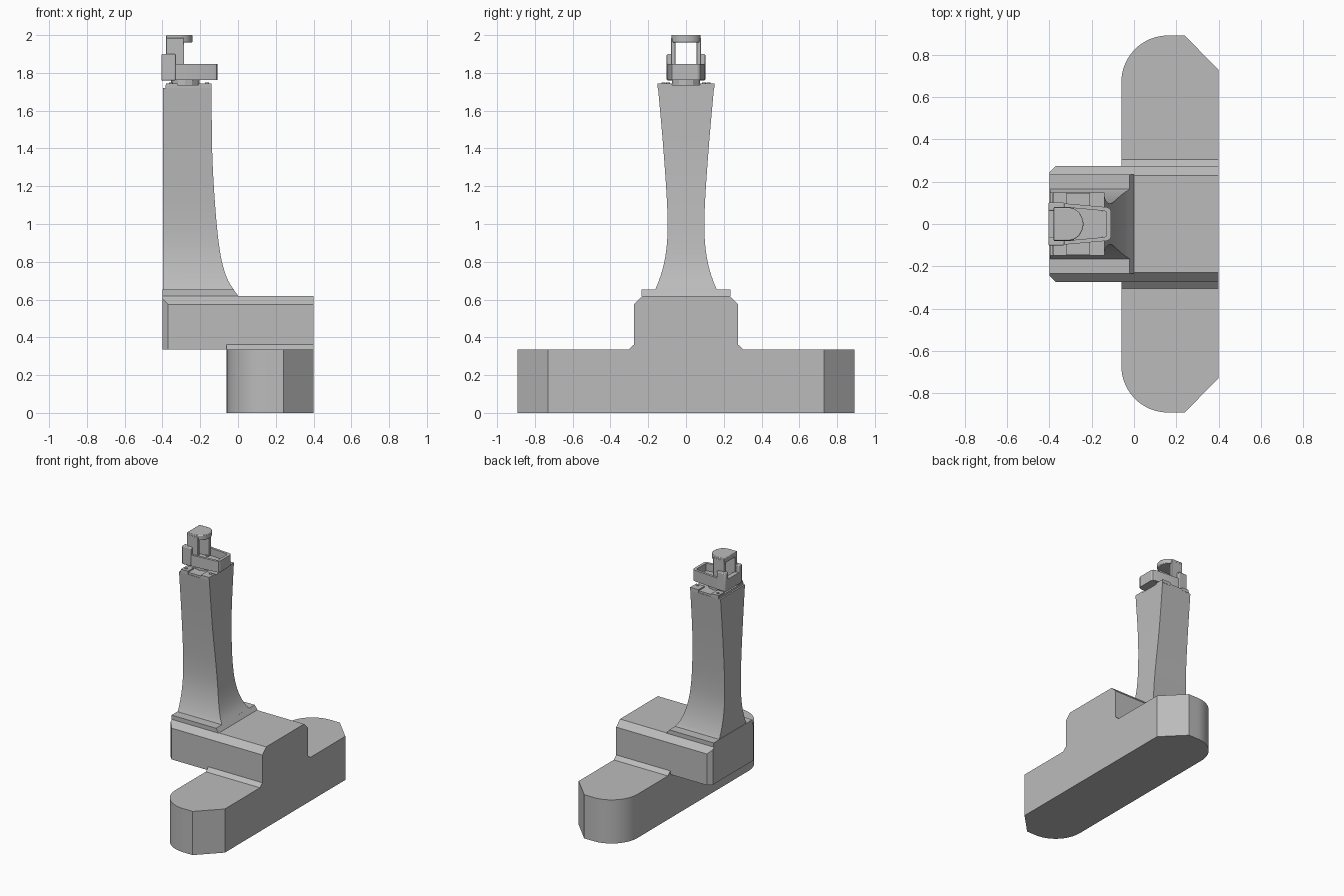
import bpy, bmesh, math
from mathutils import Vector

cube = bpy.data.objects.get("Cube")
if cube:
    bpy.data.objects.remove(cube, do_unlink=True)

grey = bpy.data.materials.new("plain_grey")
grey.use_nodes = True
COLOR = (0.5, 0.5, 0.5, 1)
grey.diffuse_color = COLOR
grey.node_tree.nodes["Principled BSDF"].inputs["Base Color"].default_value = COLOR


def loft(name, rings, smooth=True, bevel=0):
    """Skin a list of equal-length point rings and cap both ends."""
    bm = bmesh.new()
    loops = [[bm.verts.new(p) for p in ring] for ring in rings]
    n = len(loops[0])
    for a, b in zip(loops, loops[1:]):
        for i in range(n):
            j = (i + 1) % n
            bm.faces.new((a[i], a[j], b[j], b[i]))
    bm.faces.new(loops[0][::-1])
    bm.faces.new(loops[-1])
    bmesh.ops.recalc_face_normals(bm, faces=bm.faces)
    mesh = bpy.data.meshes.new(name)
    bm.to_mesh(mesh)
    bm.free()
    mesh.materials.append(grey)
    obj = bpy.data.objects.new(name, mesh)
    bpy.context.collection.objects.link(obj)
    if bevel:
        mod = obj.modifiers.new("soft_edges", 'BEVEL')
        mod.width, mod.segments, mod.limit_method = bevel, 2, 'ANGLE'
    if smooth:
        bpy.ops.object.select_all(action='DESELECT')
        obj.select_set(True)
        bpy.context.view_layer.objects.active = obj
        bpy.ops.object.shade_smooth_by_angle(angle=math.radians(25))
    return obj


def prism(name, outline, z0, z1, **kw):
    return loft(name, [[(x, y, z) for x, y in outline] for z in (z0, z1)], **kw)


def box(name, x0, x1, y0, y1, z0, z1, **kw):
    return prism(name, [(x0, y0), (x1, y0), (x1, y1), (x0, y1)], z0, z1, **kw)


def mirror_y(half):
    """Close a half outline (y >= 0) with its mirror image."""
    return half + [(x, -y) for x, y in reversed(half)]


def disc(name, x, y, r, z0, z1):
    pts = [(x + r * math.cos(i * math.tau / 12), y + r * math.sin(i * math.tau / 12)) for i in range(12)]
    return prism(name, pts, z0, z1)


def spline(knots, t):
    """Smooth interpolation through (t, value) knots."""
    for i in range(len(knots) - 1):
        (t0, v0), (t1, v1) = knots[i], knots[i + 1]
        if t <= t1 + 1e-6:
            ta, va = knots[max(i - 1, 0)]
            tb, vb = knots[min(i + 2, len(knots) - 1)]
            m0, m1 = (v1 - va) / (t1 - ta), (vb - v0) / (tb - t0)
            h = t1 - t0
            s = (t - t0) / h
            return ((2*s**3 - 3*s**2 + 1) * v0 + (s**3 - 2*s**2 + s) * h * m0
                    + (3*s**2 - 2*s**3) * v1 + (s**3 - s**2) * h * m1)
    return knots[-1][1]


# Base: rounded on one long side, chamfered on the other
arc = [(0.16 - 0.22 * math.cos(a), 0.67 + 0.222 * math.sin(a))
       for a in (i * math.pi / 32 for i in range(17))]
prism("base", mirror_y([(0.4, 0.73), (0.24, 0.892)] + arc[::-1]), 0, 0.335)

# Overhanging block with chamfered top and corners
end = mirror_y([(0.335, 0.245), (0.605, 0.245), (0.62, 0.23)])
full = mirror_y([(0.335, 0.275), (0.575, 0.275), (0.62, 0.23)])
loft("block", [[(x, y, z) for z, y in ring]
               for x, ring in ((-0.4, end), (-0.37, full), (0.4, full))], smooth=False)

# Fillet strips where the block meets the base
for side, label in ((1, "left"), (-1, "right")):
    tri = [(0.27, 0.335), (0.305, 0.335), (0.275, 0.362), (0.27, 0.362)]
    loft("fillet_" + label, [[(x, side * y, z) for y, z in tri] for x in (-0.06, 0.4)], smooth=False)

# Collar plate under the column
loft("collar", [[(-0.4, -0.235, z), (x, -0.235, z), (x, 0.235, z), (-0.4, 0.235, z)]
                for z, x in ((0.62, 0.0), (0.652, -0.022))], smooth=False)

# Waisted column
front = [(0.62, 0.0), (0.7, -0.052), (0.8, -0.085), (0.95, -0.108), (1.2, -0.128), (1.4, -0.137), (1.72, -0.14)]
width = [(0.62, 0.185), (0.66, 0.16), (0.75, 0.127), (0.85, 0.106), (0.95, 0.098), (1.1, 0.1), (1.4, 0.12), (1.72, 0.148)]
rings = []
for i in range(33):
    z = 0.62 + 1.1 * (i / 32) ** 1.4
    x, w = spline(front, z), spline(width, z)
    rings.append([(-0.397, -w, z), (x, -w, z), (x, w, z), (-0.397, w, z)])
loft("column", rings)

# Cap plate on the column, with corner pads and bolts
prism("cap_plate", mirror_y([(-0.14, 0.1), (-0.19, 0.145), (-0.385, 0.145)]), 1.72, 1.735, smooth=False)
for s in (-1, 1):
    for x0, x1 in ((-0.38, -0.32), (-0.21, -0.14)):
        box("cap_pad", x0, x1, min(s * 0.075, s * 0.15), max(s * 0.075, s * 0.15), 1.72, 1.745, smooth=False)
    disc("cap_bolt", -0.355, s * 0.12, 0.011, 1.74, 1.75)
    disc("cap_bolt", -0.165, s * 0.095, 0.011, 1.74, 1.75)
disc("head_pivot", -0.28, 0, 0.075, 1.73, 1.768)

# Head tray: tapering wall, floor and back
outer = [(-0.4, 0.1), (-0.335, 0.098), (-0.13, 0.08), (-0.115, 0.074), (-0.108, 0.06)]
inner = [(-0.13, 0.055), (-0.14, 0.062), (-0.335, 0.08), (-0.4, 0.08)]
u_shape = outer + [(x, -y) for x, y in reversed(outer)] + [(x, -y) for x, y in reversed(inner)] + inner
prism("tray_wall", u_shape, 1.762, 1.847)
prism("tray_floor", mirror_y([(-0.12, 0.058), (-0.34, 0.09), (-0.395, 0.09)]), 1.762, 1.79, smooth=False)
box("tray_back", -0.405, -0.37, -0.095, 0.095, 1.76, 1.847, smooth=False)
for s in (-1, 1):
    disc("tray_bolt", -0.3, s * 0.055, 0.012, 1.785, 1.797)

# Raised rear shoulders and the two uprights carrying the top
for s, label in ((1, "left"), (-1, "right")):
    y0, y1 = sorted((s * 0.062, s * 0.102))
    box("shoulder_" + label, -0.405, -0.33, y0, y1, 1.76, 1.9, bevel=0.006)
    y0, y1 = sorted((s * 0.055, s * 0.08))
    box("upright_" + label, -0.38, -0.285, y0, y1, 1.78, 1.985, bevel=0.004)

# Rounded top piece bridging the uprights
nose = [(-0.31 + 0.07 * math.cos(a), 0.078 * math.sin(a)) for a in (i * math.pi / 16 for i in range(9))]
nose[0] = (-0.24, 0.008)
prism("head_top", mirror_y(nose + [(-0.38, 0.078)]), 1.962, 2.0, bevel=0.004)
